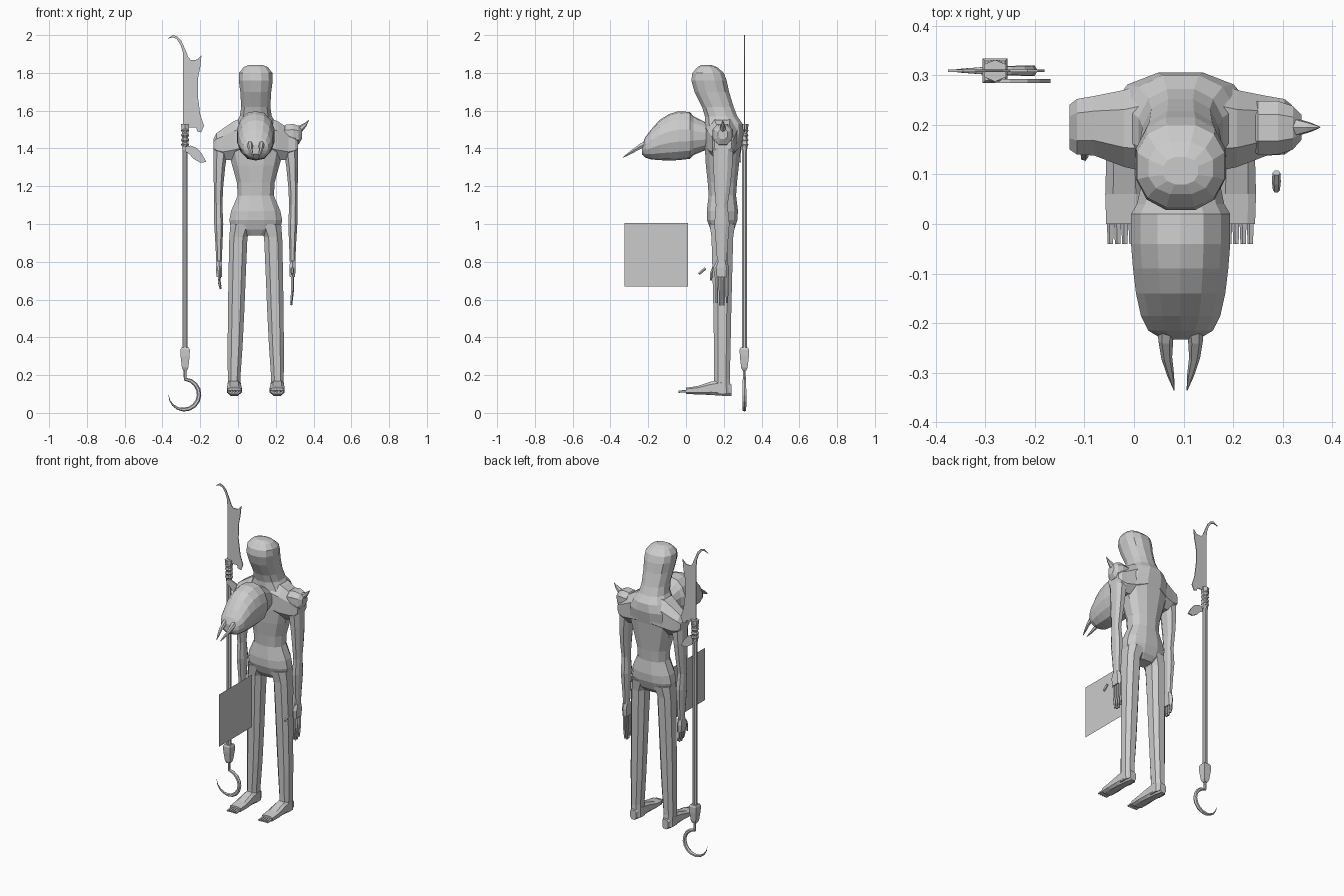
import bpy, bmesh, math
from mathutils import Vector

C = 0.094                     # body centre line in x
grey = bpy.data.materials.new("grey")
grey.diffuse_color = (0.6, 0.6, 0.6, 1)


def finish(name, bm):
    bmesh.ops.recalc_face_normals(bm, faces=bm.faces[:])
    me = bpy.data.meshes.new(name)
    bm.to_mesh(me)
    bm.free()
    me.materials.append(grey)
    ob = bpy.data.objects.new(name, me)
    bpy.context.collection.objects.link(ob)
    return ob


def skin(name, rings):
    """Bridge a list of equal-length point rings and cap both ends."""
    bm = bmesh.new()
    vs = [[bm.verts.new(p) for p in r] for r in rings]
    n = len(vs[0])
    for a, b in zip(vs, vs[1:]):
        for i in range(n):
            j = (i + 1) % n
            bm.faces.new((a[i], a[j], b[j], b[i]))
    bm.faces.new(vs[0])
    bm.faces.new(vs[-1])
    return finish(name, bm)


def loft(name, axis, rows, n=8, p=0.8, mirror=False):
    """rows: (position on axis, a0, a1, b0, b1), extents on the other two axes."""
    rings = []
    for t, a0, a1, b0, b1 in rows:
        ring = []
        for i in range(n):
            w = 2 * math.pi * (i + 0.5) / n
            c, s = math.cos(w), math.sin(w)
            k = 1 / math.cos(math.pi / n)
            u = math.copysign(min(1, abs(c) * k) ** p, c)
            v = math.copysign(min(1, abs(s) * k) ** p, s)
            a = (a0 + a1) / 2 + u * (a1 - a0) / 2
            b = (b0 + b1) / 2 + v * (b1 - b0) / 2
            q = {'x': (t, a, b), 'y': (a, t, b), 'z': (a, b, t)}[axis]
            ring.append((2 * C - q[0], q[1], q[2]) if mirror else q)
        rings.append(ring)
    return skin(name, rings)


def tube(name, pts, n=6, mirror=False):
    """pts: (x, y, z, radius) along a path."""
    P = [Vector((2 * C - q[0] if mirror else q[0], q[1], q[2])) for q in pts]
    rings = []
    for i, q in enumerate(pts):
        d = (P[min(i + 1, len(P) - 1)] - P[max(i - 1, 0)]).normalized()
        ref = Vector((0, 1, 0)) if abs(d.y) < 0.8 else Vector((0, 0, 1))
        u = d.cross(ref).normalized()
        v = d.cross(u)
        rings.append([P[i] + q[3] * (u * math.cos(2 * math.pi * k / n)
                      + v * math.sin(2 * math.pi * k / n)) for k in range(n)])
    return skin(name, rings)


def plate(name, pts, y, t=0.005):
    """Flat outline in x/z with a small thickness."""
    return skin(name, [[(x, y + s * t / 2, z) for x, z in pts] for s in (-1, 1)])


# torso running up into the leaning blunt neck
torso = [(0.94, .07, .15, .23), (0.97, .13, .13, .255), (1.02, .14, .112, .272), (1.07, .13, .11, .275),
         (1.15, .096, .12, .265), (1.22, .1, .115, .27), (1.31, .125, .105, .28),
         (1.4, .15, .1, .29), (1.48, .14, .1, .305), (1.53, .11, .1, .3),
         (1.57, .085, .1, .272), (1.62, .077, .085, .252), (1.70, .082, .045, .228),
         (1.76, .09, .028, .215), (1.8, .088, .034, .2), (1.83, .065, .06, .165),
         (1.842, .035, .08, .135)]
loft("torso", 'z', [(z, C - h, C + h, a, b) for z, h, a, b in torso], 12, 0.85)

# limbs, built on one side and mirrored
for m, side in ((False, "left"), (True, "right")):
    loft(side + "_shoulder", 'x', [(.05, .10, .295, 1.36, 1.57), (-.02, .115, .27, 1.34, 1.545),
         (-.08, .138, .258, 1.34, 1.505), (-.115, .14, .252, 1.36, 1.48),
         (-.13, .15, .24, 1.39, 1.45)], mirror=m)
    loft(side + "_arm", 'z', [(1.42, -.13, -.05, .14, .25), (1.3, -.13, -.068, .145, .245),
         (1.2, -.128, -.078, .15, .235), (1.1, -.126, -.083, .158, .22),
         (1.0, -.126, -.078, .15, .23), (.9, -.12, -.082, .158, .222),
         (.8, -.115, -.086, .165, .215)], mirror=m)
    loft(side + "_palm", 'z', [(.81, -.115, -.087, .165, .215), (.77, -.117, -.085, .145, .228),
         (.72, -.114, -.086, .15, .226)], 6, mirror=m)
    end = .57 if m else .655
    for i in range(4):
        y = .163 + i * .018
        e = end + (.012 if i in (0, 3) else 0)
        tube(f"{side}_finger_{i}", [(-.1, y, .725, .009), (-.1, y, (.725 + e) / 2, .008),
             (-.093, y, e, .006)], 5, m)
    if m:
        tube("right_thumb", [(-.099, .103, .765, .008), (-.099, .085, .75, .009),
             (-.099, .068, .735, .007)], 6, m)
    else:
        tube("left_thumb", [(-.1, .15, .775, .01), (-.1, .135, .74, .008), (-.1, .132, .7, .005)], 5)
    loft(side + "_leg", 'z', [(1.0, -.04, .08, .125, .26), (.93, -.046, .05, .135, .25),
         (.75, -.05, .042, .14, .245), (.55, -.053, .034, .145, .24), (.35, -.055, .024, .148, .236),
         (.18, -.054, .012, .148, .232), (.1, -.054, .014, .145, .238)], mirror=m)
    loft(side + "_foot", 'y', [(.24, -.04, .0, .09, .15), (.2, -.054, .014, .09, .18),
         (.13, -.056, .016, .095, .165), (.06, -.058, .02, .098, .142),
         (0, -.056, .018, .1, .133)], 8, 0.6, m)
    for i in range(5):
        x = -.047 + i * .0145
        tube(f"{side}_toe_{i}", [(x, .01, .116, .008), (x, -.04, .112, .006)], 5, m)
    # paired tusks on the beast head
    tube(side + "_tusk", [(.066, -.2, 1.43, .018), (.064, -.235, 1.415, .015), (.066, -.27, 1.393, .011),
         (.074, -.305, 1.37, .007), (.081, -.335, 1.352, .001)], 6, m)

# forward beast head with its neck
head = [(.19, .07, 1.4, 1.52), (.1, .075, 1.39, 1.54), (.04, .088, 1.365, 1.57),
        (.02, .1, 1.345, 1.593), (-.04, .1, 1.338, 1.597), (-.09, .096, 1.336, 1.582),
        (-.14, .09, 1.338, 1.55), (-.185, .08, 1.342, 1.5), (-.215, .065, 1.352, 1.46),
        (-.233, .035, 1.37, 1.42)]
loft("beast_head", 'y', [(y, C - h, C + h, a, b) for y, h, a, b in head], 14, 0.95)

# shoulder guard with horn
loft("shoulder_guard", 'x', [(.235, .15, .24, 1.43, 1.51), (.25, .14, .248, 1.415, 1.525),
     (.29, .14, .248, 1.41, 1.53), (.32, .15, .238, 1.42, 1.52), (.338, .17, .22, 1.45, 1.5)])
tube("shoulder_horn", [(.305, .195, 1.485, .025), (.33, .195, 1.505, .018),
     (.355, .195, 1.525, .01), (.375, .195, 1.55, .001)])

# thin side panel
bm = bmesh.new()
bm.faces.new([bm.verts.new(p) for p in ((C, -.325, .67), (C, .01, .67), (C, .01, 1.005), (C, -.325, 1.005))])
finish("side_panel", bm)

# pole with end fitting
X, Y = -.28, .309
def square(name, rows, n=4):
    loft(name, 'z', [(z, X - r, X + r, Y - r, Y + r) for z, r in rows], n, 1)
square("pole", [(.3, .013), (1.45, .013)], 8)
square("pole_fitting", [(.345, .02), (.335, .025), (.3, .024), (.24, .017), (.225, .01)])
square("pole_collar", [(1.39, .014), (1.42, .018), (1.47, .016), (1.53, .022)], 6)
for i in range(4):
    square(f"binding_{i}", [(1.41 + i * .025, .016), (1.42 + i * .025, .022), (1.43 + i * .025, .016)], 8)

# bottom hook
arc = [(X, Y, .24, .008), (X, Y, .2, .008)]
for i in range(13):
    a = math.radians(85 - i * 22)
    arc.append((-.287 + .081 * math.cos(a), Y, .098 + .081 * math.sin(a),
                .009 + .003 * math.sin(math.pi * min(1, i / 9)) if i < 9 else .009 * (12.2 - i) / 4))
tube("hook", arc, 6)

# blade, its curled tip and the lower claw
plate("blade", [(-.29, 1.51), (-.222, 1.51), (-.215, 1.49), (-.195, 1.485), (-.18, 1.52), (-.2, 1.58),
      (-.213, 1.68), (-.212, 1.77), (-.2, 1.83), (-.193, 1.895), (-.215, 1.87), (-.25, 1.868),
      (-.268, 1.89), (-.29, 1.875)], Y)
plate("blade_tip", [(-.29, 1.86), (-.262, 1.88), (-.282, 1.93), (-.3, 1.97), (-.32, 1.992), (-.345, 2.0),
      (-.375, 1.98), (-.345, 1.988), (-.325, 1.98), (-.305, 1.95), (-.292, 1.91)], Y)
plate("claw", [(-.28, 1.41), (-.25, 1.415), (-.215, 1.4), (-.19, 1.37), (-.168, 1.328), (-.2, 1.325),
      (-.235, 1.345), (-.258, 1.37), (-.28, 1.385)], .288, .008)
